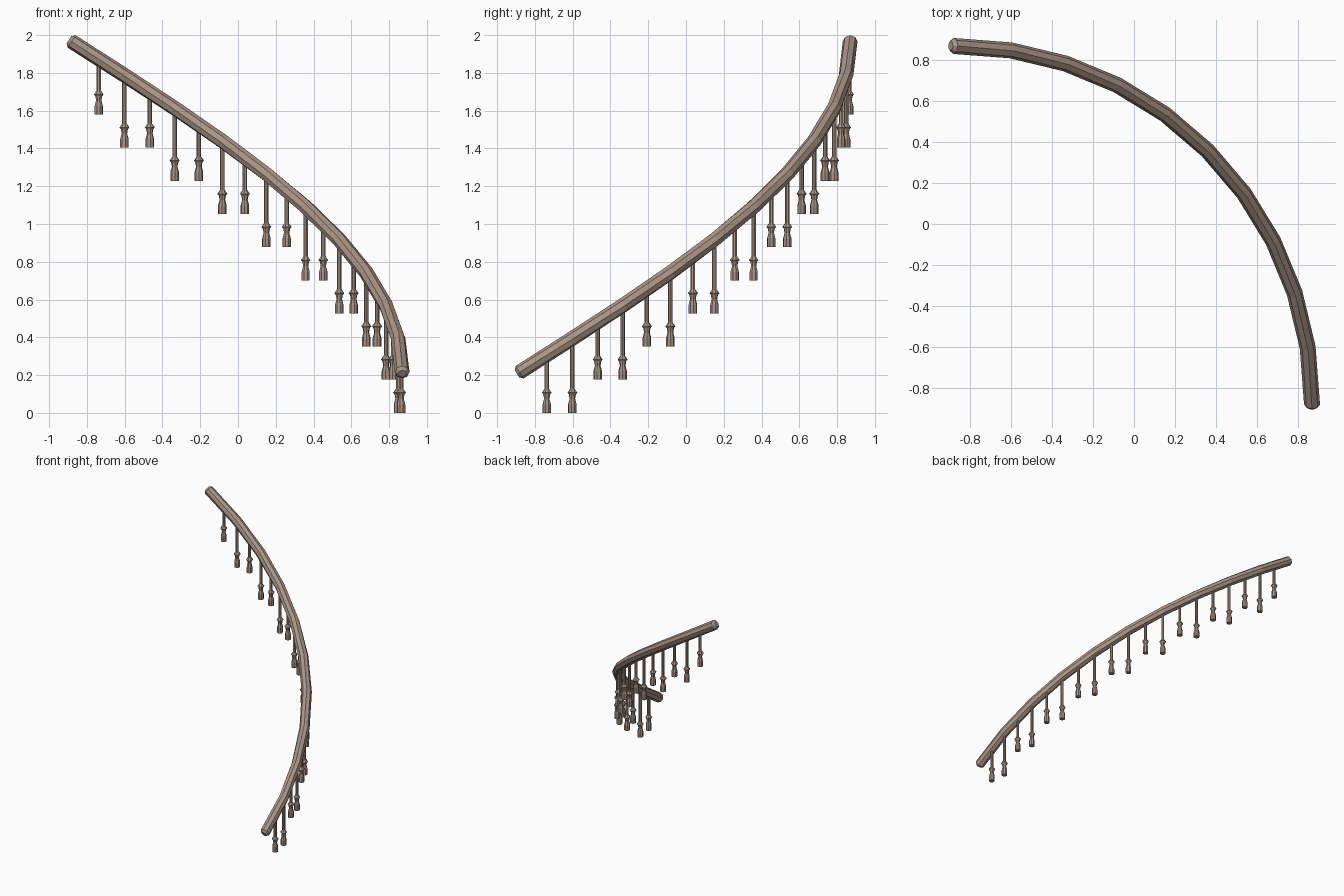
import bpy, bmesh
from math import sin, cos, pi, radians
from mathutils import Vector

if "Cube" in bpy.data.objects:
    bpy.data.objects.remove(bpy.data.objects["Cube"])

CEN, R, Z0, RISE = -0.874, 1.743, 0.22, 1.742
STEP = 0.1755

wood = bpy.data.materials.new("wood")
wood.diffuse_color = (0.40, 0.30, 0.235, 1)
wood.use_nodes = True
wood.node_tree.nodes["Principled BSDF"].inputs["Base Color"].default_value = wood.diffuse_color


def make(name, bm):
    bmesh.ops.recalc_face_normals(bm, faces=bm.faces)
    me = bpy.data.meshes.new(name)
    bm.to_mesh(me)
    bm.free()
    me.materials.append(wood)
    ob = bpy.data.objects.new(name, me)
    bpy.context.collection.objects.link(ob)


def skin(bm, rings):
    # bridge successive rings and cap both ends
    vs = [[bm.verts.new(p) for p in ring] for ring in rings]
    n = len(vs[0])
    for a, b in zip(vs, vs[1:]):
        for i in range(n):
            j = (i + 1) % n
            bm.faces.new((a[i], a[j], b[j], b[i]))
    bm.faces.new(vs[0])
    bm.faces.new(vs[-1])


def rail_point(deg):
    t = radians(deg)
    return Vector((CEN + R * cos(t), CEN + R * sin(t), Z0 + RISE * deg / 90))


# helical handrail: octagonal section, ten straight segments, chamfered ends
def rail_ring(deg, r, shift=0.0):
    t = radians(deg)
    out = Vector((cos(t), sin(t), 0))
    tan = Vector((-sin(t) * R * pi / 2, cos(t) * R * pi / 2, RISE)).normalized()
    up = out.cross(tan)
    c = rail_point(deg) + tan * shift
    return [c + out * r * cos(i * pi / 4) + up * r * sin(i * pi / 4) for i in range(8)]


RAD = 0.039
rings = [rail_ring(0, 0.022, -0.025), rail_ring(0, RAD, -0.008)]
rings += [rail_ring(9 * i, RAD) for i in range(1, 10)]
rings += [rail_ring(90, RAD, 0.008), rail_ring(90, 0.022, 0.025)]
bm = bmesh.new()
skin(bm, rings)
make("handrail", bm)

# turned balusters, two per stair step
PROFILE = [(0.023, 0), (0.023, 0.045), (0.015, 0.075), (0.019, 0.098),
           (0.027, 0.107), (0.019, 0.118), (0.012, 0.128)]
for k in range(1, 20):
    p = rail_point(4.5 * k)
    base = STEP * (k // 2)
    if k % 2 == 0:
        base -= STEP
    t = radians(4.5 * k)
    levels = [(r, base + z) for r, z in PROFILE] + [(0.012, p.z)]
    bm = bmesh.new()
    skin(bm, [[(p.x + r * cos(t + (i + .5) * pi / 4), p.y + r * sin(t + (i + .5) * pi / 4), z)
               for i in range(8)] for r, z in levels])
    make("baluster_%02d" % k, bm)
